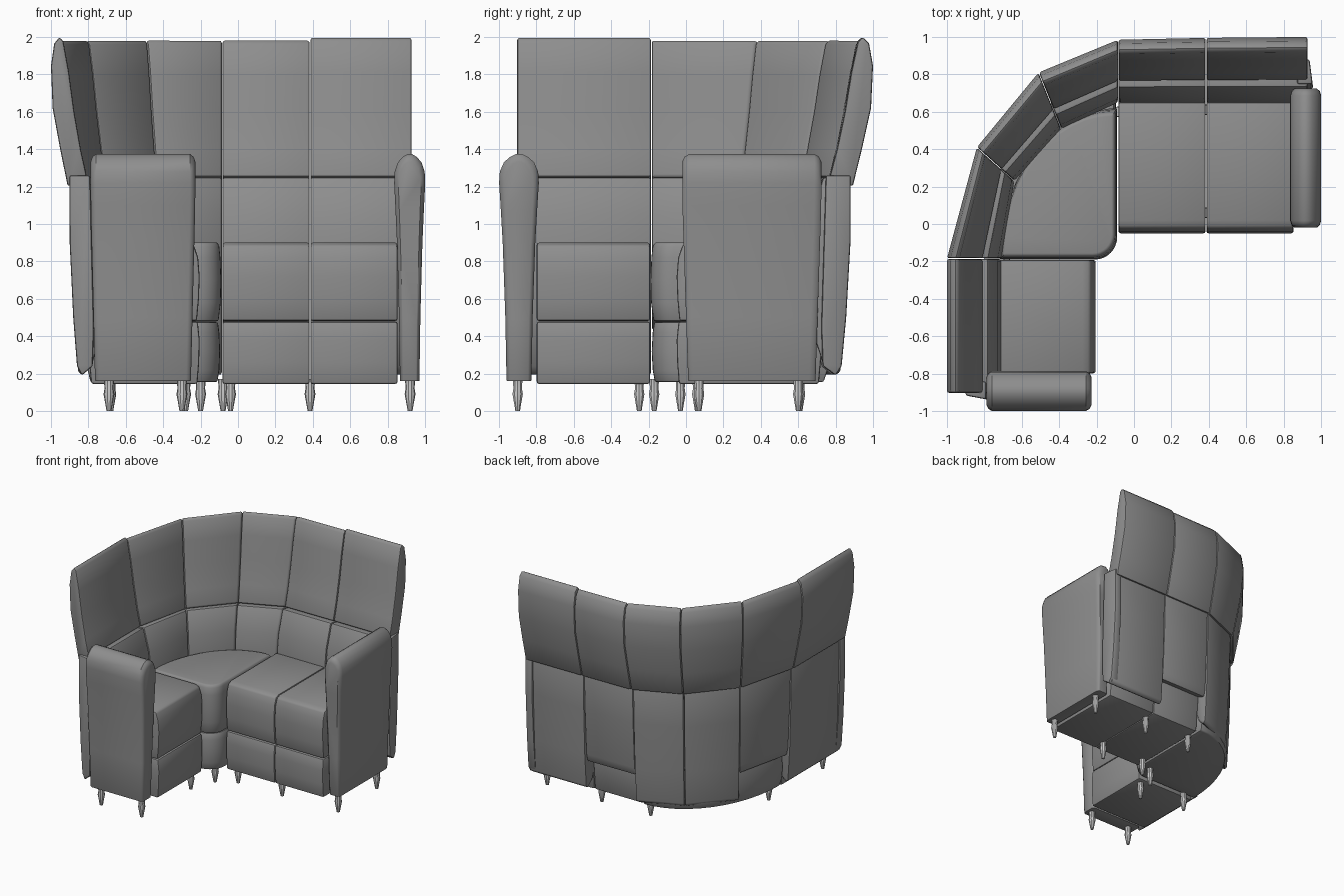
import bpy, bmesh, math
from mathutils import Vector

if "Cube" in bpy.data.objects:
    bpy.data.objects.remove(bpy.data.objects["Cube"])

fabric = bpy.data.materials.new("dark_grey_upholstery")
fabric.diffuse_color = (0.27, 0.27, 0.27, 1)
fabric.use_nodes = True
fabric.node_tree.nodes["Principled BSDF"].inputs["Base Color"].default_value = fabric.diffuse_color


def finish(name, bm, bevel=0.012, segs=2, angle=38, mat=fabric):
    bmesh.ops.recalc_face_normals(bm, faces=bm.faces)
    if bevel:
        sharp = [e for e in bm.edges if len(e.link_faces) == 2 and e.calc_face_angle(0) > math.radians(angle)]
        bmesh.ops.bevel(bm, geom=sharp, offset=bevel, segments=segs, profile=0.5,
                        affect='EDGES', clamp_overlap=True)
    me = bpy.data.meshes.new(name)
    bm.to_mesh(me)
    bm.free()
    for p in me.polygons:
        p.use_smooth = True
    me.set_sharp_from_angle(angle=math.radians(35))
    if mat:
        me.materials.append(mat)
    ob = bpy.data.objects.new(name, me)
    bpy.context.collection.objects.link(ob)
    return ob


def loft(name, rings, **kw):
    """Skin closed rings of points and cap both ends."""
    bm = bmesh.new()
    vs = [[bm.verts.new(p) for p in r] for r in rings]
    n = len(vs[0])
    for a, b in zip(vs, vs[1:]):
        for i in range(n):
            bm.faces.new((a[i], a[(i + 1) % n], b[(i + 1) % n], b[i]))
    bm.faces.new(vs[0])
    bm.faces.new(vs[-1])
    return finish(name, bm, **kw)


def sweep(name, profile, j0, j1, gap=0.002, **kw):
    """Profile (depth fraction, z) stretched between two joints (outer, inner)."""
    rings = [[], []]
    for f, z in profile:
        p = Vector(j0[0]).lerp(Vector(j0[1]), f)
        q = Vector(j1[0]).lerp(Vector(j1[1]), f)
        d = (q - p).normalized() * gap
        rings[0].append((*(p + d), z))
        rings[1].append((*(q - d), z))
    return loft(name, rings, **kw)


# Backrest: joints run from the right end round the corner to the left end
joints = [((0.93, 1.0), (0.93, 0.65)), ((0.385, 0.995), (0.385, 0.65)),
          ((-0.085, 0.985), (-0.085, 0.65)), ((-0.51, 0.81), (-0.39, 0.51)),
          ((-0.84, 0.41), (-0.64, 0.23)), ((-1.0, -0.185), (-0.71, -0.185)),
          ((-1.0, -0.905), (-0.71, -0.905))]
upper = [(0.16, 1.985), (0.06, 1.95), (0.0, 1.83), (0.03, 1.62), (0.17, 1.4), (0.31, 1.2),
         (0.66, 1.255), (0.55, 1.4), (0.43, 1.6), (0.33, 1.8), (0.23, 1.96)]
cushion_front = [(1.0, 0.5), (1.0, 0.88), (0.94, 1.05), (0.76, 1.25)]
lower_long = [(0.38, 1.23), (0.40, 0.9), (0.44, 0.5), (0.50, 0.21), (0.58, 0.19), (0.75, 0.24)] + cushion_front
lower_short = [(0.38, 1.23), (0.41, 0.9), (0.47, 0.5), (0.52, 0.43)] + cushion_front
for i in range(6):
    end = i in (0, 5)
    up = [(f, z + (0.015 if end and z > 1.7 else 0)) for f, z in upper]
    sweep(f"back_cushion_{i + 1}", up, joints[i], joints[i + 1])
    sweep(f"lower_back_{i + 1}", lower_short if i in (1, 4) else lower_long, joints[i], joints[i + 1])

# Slim side wings closing both ends of the backrest
wing = [(0.34, 1.26), (0.345, 0.9), (0.41, 0.5), (0.48, 0.24), (0.57, 0.19), (0.77, 0.24),
        (0.79, 0.45), (0.72, 1.26)]
sweep("right_wing", wing, ((0.925, 1.0), (0.97, 0.65)), ((0.87, 1.0), (0.87, 0.65)))
sweep("left_wing", wing, ((-1.0, -0.9), (-0.71, -0.955)), ((-1.0, -0.84), (-0.71, -0.84)))


# Straight seats: cushion and base, profile in real depth behind the front edge
def seat(tag, a, b, direction, depth):
    d = Vector(direction)
    j0, j1 = [(Vector(p), Vector(p) + d) for p in (a, b)]
    sweep("seat_cushion_" + tag, [(0.015, 0.482), (0.004, 0.6), (0, 0.72), (0.008, 0.82), (0.03, 0.885),
                                  (0.07, 0.9), (depth, 0.9), (depth + 0.03, 0.482)], j0, j1)
    sweep("seat_base_" + tag, [(0.01, 0.478), (0, 0.38), (0.003, 0.26), (0.012, 0.145),
                               (depth + 0.06, 0.145), (depth + 0.09, 0.478)], j0, j1)


seat("middle", (-0.085, -0.05), (0.385, -0.05), (0, 1), 0.7)
seat("right", (0.385, -0.05), (0.855, -0.05), (0, 1), 0.7)
seat("left", (-0.205, -0.8), (-0.205, -0.19), (-1, 0), 0.52)


# Corner seat: quarter ellipse with a rounded front nose
def corner(name, rx, ry, r, levels):
    cx, cy = -0.09, -0.19
    pts = [(cx + rx * math.cos(t), cy + ry * math.sin(t))
           for t in [math.radians(90 + 90 * k / 12) for k in range(13)]]
    pts += [(cx - r + r * math.cos(t), cy + r + r * math.sin(t))
            for t in [math.radians(-90 + 90 * k / 8) for k in range(9)]]
    ox, oy = -0.38, 0.15
    rings = [[(ox + (x - ox) * s, oy + (y - oy) * s, z) for x, y in pts] for z, s in levels]
    loft(name, rings, bevel=0.01)


corner("corner_seat_cushion", 0.63, 0.81, 0.12,
       [(0.48, 0.95), (0.58, 0.99), (0.7, 1.0), (0.82, 0.985), (0.88, 0.965), (0.902, 0.93)])
corner("corner_seat_base", 0.73, 0.97, 0.15,
       [(0.155, 0.93), (0.22, 0.965), (0.32, 0.98), (0.42, 0.965), (0.475, 0.94)])

# Armrests: bulbous section, slightly shorter at the foot
half = [(0.16, 0.052), (0.5, 0.057), (0.9, 0.068), (1.1, 0.077), (1.22, 0.083), (1.28, 0.08),
        (1.33, 0.063), (1.36, 0.036), (1.374, 0.012)]


def armrest(name, centre, half_len, scale, along_x):
    section = [(-h * scale, z) for z, h in half] + [(h * scale, z) for z, h in reversed(half)]
    # rings along the length: inset end, full width, full width, inset end
    rings = []
    for t, k in ((-1, 0.72), (-0.965, 0.9), (-0.9, 1), (0.9, 1), (0.965, 0.9), (1, 0.72)):
        ring = []
        for w, z in section:
            long = t * half_len * (0.915 + 0.085 * min(1, (z - 0.16) / 1.0))
            zz = 0.16 + (z - 0.16) * (1 - 0.12 * (1 - k))
            a, b = (long, w * k) if along_x else (w * k, long)
            ring.append((centre[0] + a, centre[1] + b, zz))
        rings.append(ring)
    loft(name, rings, bevel=0.006, angle=50)


armrest("right_armrest", (0.918, 0.352), 0.372, 1.0, False)
armrest("left_armrest", (-0.508, -0.893), 0.28, 1.28, True)

# Turned legs
for i, (x, y) in enumerate([(0.92, 0.07), (0.92, 0.6), (0.385, 0.06), (0.385, 0.61), (-0.04, 0.06),
                            (-0.08, 0.6), (-0.2, -0.03), (-0.28, -0.25), (-0.68, -0.17),
                            (-0.3, -0.9), (-0.69, -0.9)]):
    loft(f"leg_{i + 1}", [[(x + r * math.cos(k * math.pi / 5), y + r * math.sin(k * math.pi / 5), z)
                           for k in range(10)]
                          for z, r in ((0, 0.013), (0.03, 0.018), (0.09, 0.029), (0.12, 0.024), (0.17, 0.027))],
         bevel=0, mat=None)
